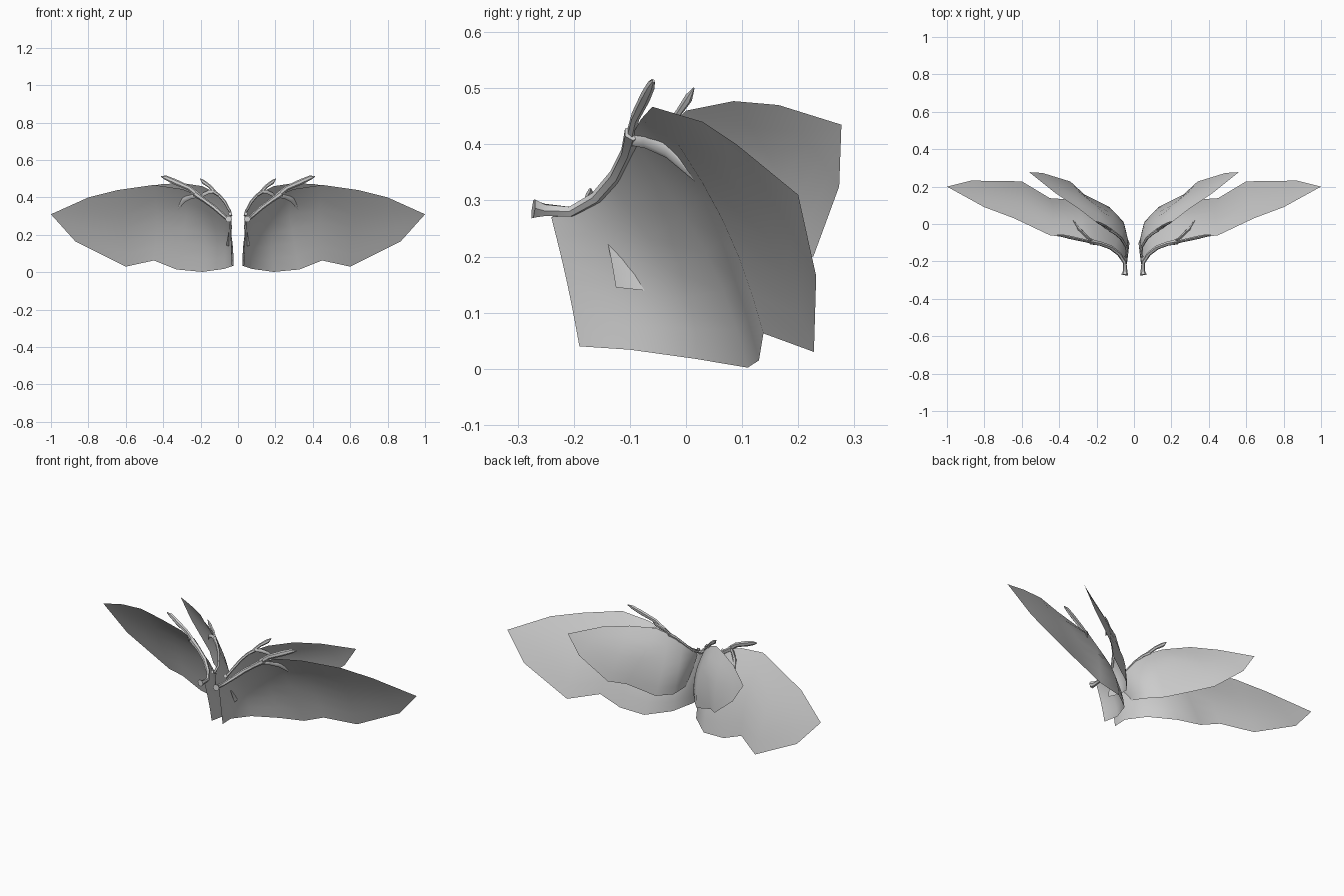
import bpy, math
from mathutils import Vector

if "Cube" in bpy.data.objects:
    bpy.data.objects.remove(bpy.data.objects["Cube"])

grey = bpy.data.materials.new("pale_grey")
grey.diffuse_color = (0.6, 0.6, 0.6, 1)
grey.use_nodes = True
grey.node_tree.nodes["Principled BSDF"].inputs["Base Color"].default_value = grey.diffuse_color


def make(name, verts, faces, angle=60):
    """Mesh part on the right side, mirrored to the left."""
    me = bpy.data.meshes.new(name)
    me.from_pydata(verts, [], faces)
    me.materials.append(grey)
    ob = bpy.data.objects.new(name, me)
    bpy.context.collection.objects.link(ob)
    bpy.context.view_layer.objects.active = ob
    ob.select_set(True)
    bpy.ops.object.shade_smooth_by_angle(angle=math.radians(angle))
    ob.select_set(False)
    mod = ob.modifiers.new("mirror", 'MIRROR')
    mod.use_mirror_merge = False


def membrane(name, lead, trail, tip, bulge, fold_col, fold, rows=7):
    """Cambered skin between the leading and trailing edges, with one fold."""
    verts, faces = [], []
    n = len(lead)
    for i, (a, b) in enumerate(zip(lead, trail)):
        a, b = Vector(a), Vector(b)
        fade = math.sin(math.pi * min(1, (i + 0.2) / (n - 0.5)))
        for j in range(rows):
            t = j / (rows - 1)
            p = a.lerp(b, t) + Vector(bulge) * math.sin(math.pi * t) * fade
            if i == fold_col and j in (1, 2, 3):
                p += Vector(fold) * (1, 1, .4)[j - 1]
            verts.append(p)
    for i in range(n - 1):
        for j in range(rows - 1):
            k = i * rows + j
            faces.append((k, k + 1, k + rows + 1, k + rows))
    verts.append(Vector(tip))
    last = (n - 1) * rows
    for j in range(rows - 1):
        faces.append((last + j, last + j + 1, len(verts) - 1))
    make(name, verts, faces)


def bone(name, path, sides=6, flat=1.0):
    """Tapered tube; path entries are x, y, z, radius."""
    verts, faces = [], []
    pts = [Vector(p[:3]) for p in path]
    for i, p in enumerate(pts):
        d = (pts[min(i + 1, len(pts) - 1)] - pts[max(i - 1, 0)]).normalized()
        u = d.cross(Vector((0.3, -1, 0.2))).normalized()
        w = d.cross(u)
        r = path[i][3]
        for k in range(sides):
            a = 2 * math.pi * k / sides
            verts.append(p + u * r * math.cos(a) + w * r * flat * math.sin(a))
    for i in range(len(pts) - 1):
        for k in range(sides):
            m = (k + 1) % sides
            faces.append((i * sides + k, i * sides + m,
                          (i + 1) * sides + m, (i + 1) * sides + k))
    faces.append(tuple(range(sides))[::-1])
    faces.append(tuple(range((len(pts) - 1) * sides, len(pts) * sides)))
    make(name, verts, faces, 45)


# large front wings
membrane("front_wing_membrane",
         [(.045, -.24, .27), (.055, -.19, .285), (.11, -.14, .34), (.21, -.10, .41),
          (.30, -.08, .445), (.45, -.06, .467), (.64, .03, .44), (.80, .09, .40)],
         [(.035, -.19, .04), (.025, -.10, .034), (.075, .015, .018), (.19, .11, .002),
          (.33, .13, .015), (.45, .138, .063), (.60, .228, .03), (.87, .232, .165)],
         (1, .2, .31), (-.022, .032, 0), 4, (-.015, .015, 0))
bone("front_wing_arm",
     [(.05, -.272, .285, .019), (.047, -.252, .283, .012), (.05, -.205, .28, .010),
      (.08, -.16, .305, .011), (.125, -.125, .345, .012), (.18, -.105, .385, .012),
      (.23, -.095, .42, .016)])
bone("front_wing_claw",
     [(.21, -.10, .41, .014), (.26, -.09, .45, .013), (.34, -.072, .485, .015),
      (.385, -.062, .505, .012), (.412, -.058, .513, .003)], flat=.6)
bone("front_wing_finger",
     [(.215, -.10, .41, .012), (.25, -.07, .41, .017), (.29, -.03, .39, .017),
      (.325, .02, .332, .002)], flat=.5)

# smaller rear wings
membrane("rear_wing_membrane",
         [(.035, -.155, .29), (.04, -.12, .33), (.07, -.07, .38), (.13, -.03, .43),
          (.19, 0, .46), (.30, .085, .477), (.42, .165, .47)],
         [(.065, -.125, .145), (.045, -.06, .138), (.065, .02, .12), (.13, .09, .12),
          (.27, .16, .178), (.34, .227, .2), (.49, .273, .325)],
         (.56, .277, .435), (-.017, .022, 0), 4, (-.012, .012, 0))
bone("rear_wing_arm",
     [(.042, -.175, .313, .011), (.038, -.16, .305, .008), (.043, -.12, .325, .007),
      (.07, -.075, .375, .008), (.10, -.05, .41, .008), (.13, -.03, .43, .010)])
bone("rear_wing_claw",
     [(.12, -.035, .425, .009), (.15, -.012, .458, .009), (.185, .005, .483, .011),
      (.202, .014, .50, .002)], flat=.6)
bone("rear_wing_finger",
     [(.125, -.035, .43, .008), (.155, -.018, .43, .010), (.185, .005, .415, .010),
      (.215, .035, .375, .002)], flat=.5)
